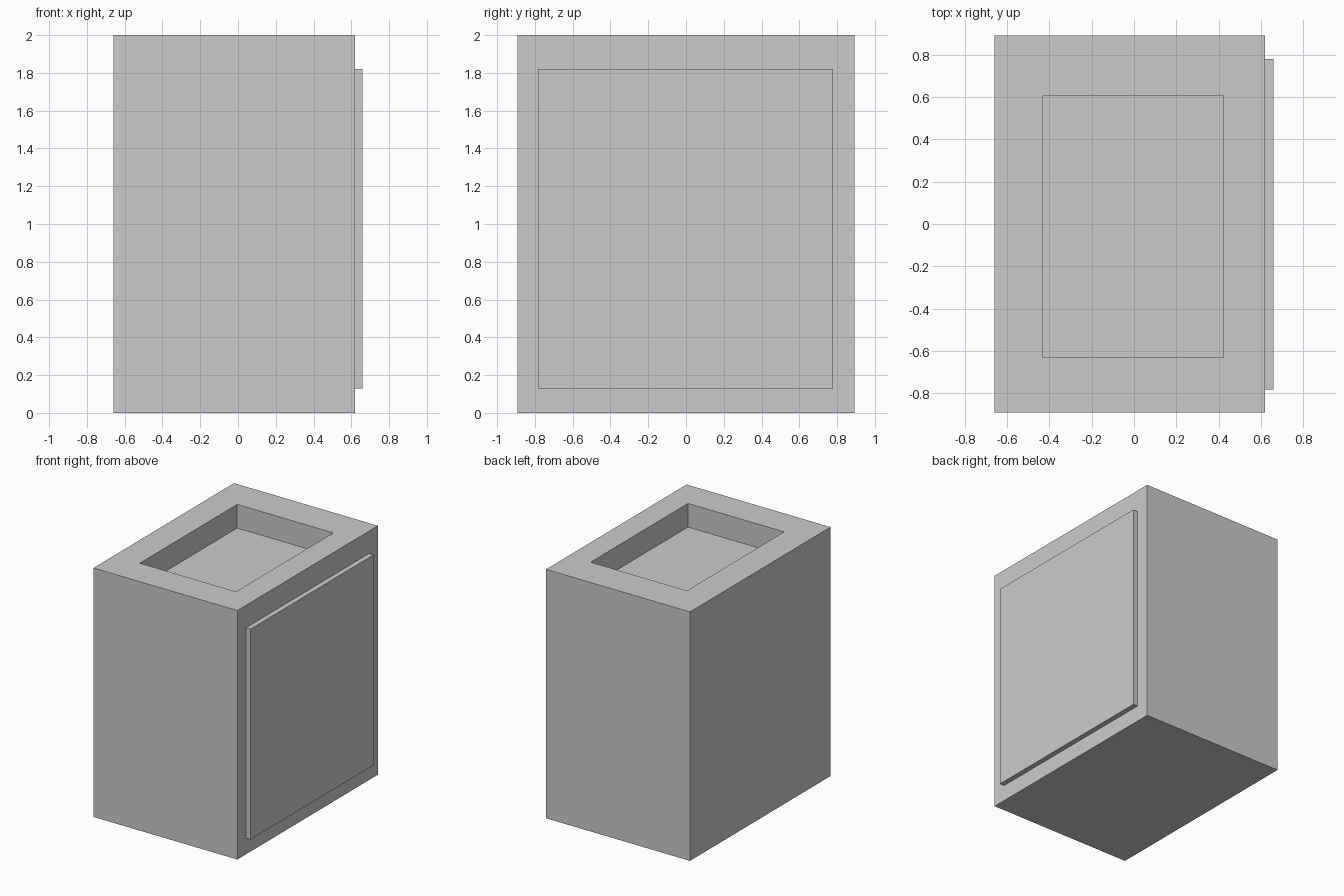
import bpy, bmesh

if "Cube" in bpy.data.objects:
    bpy.data.objects.remove(bpy.data.objects["Cube"])


def box(bm, x, y, z):
    """Add an axis-aligned box given (min, max) ranges."""
    geom = bmesh.ops.create_cube(bm, size=1)
    for v in geom["verts"]:
        v.co = [r[0] if c < 0 else r[1] for c, r in zip(v.co, (x, y, z))]


def finish(bm, name):
    bmesh.ops.recalc_face_normals(bm, faces=bm.faces)
    mesh = bpy.data.meshes.new(name)
    bm.to_mesh(mesh)
    bm.free()
    obj = bpy.data.objects.new(name, mesh)
    bpy.context.collection.objects.link(obj)
    return obj


# Cabinet body with a rectangular basin sunk into the top
RIM_X, RIM_Y = (-0.431, 0.424), (-0.631, 0.605)
BASIN_DEPTH = 0.19
bm = bmesh.new()
box(bm, (-0.66, 0.619), (-0.892, 0.892), (0, 2))
top = max(bm.faces, key=lambda f: f.calc_center_median().z)
bmesh.ops.inset_region(bm, faces=[top], thickness=0.2)
for v in top.verts:
    v.co.x = RIM_X[v.co.x > 0]
    v.co.y = RIM_Y[v.co.y > 0]
floor = bmesh.ops.extrude_discrete_faces(bm, faces=[top])["faces"][0]
for v in floor.verts:
    v.co.z -= BASIN_DEPTH
finish(bm, "cabinet_body")

# Raised door panel on the right side
bm = bmesh.new()
box(bm, (0.619, 0.66), (-0.783, 0.779), (0.13, 1.82))
finish(bm, "door_panel")
